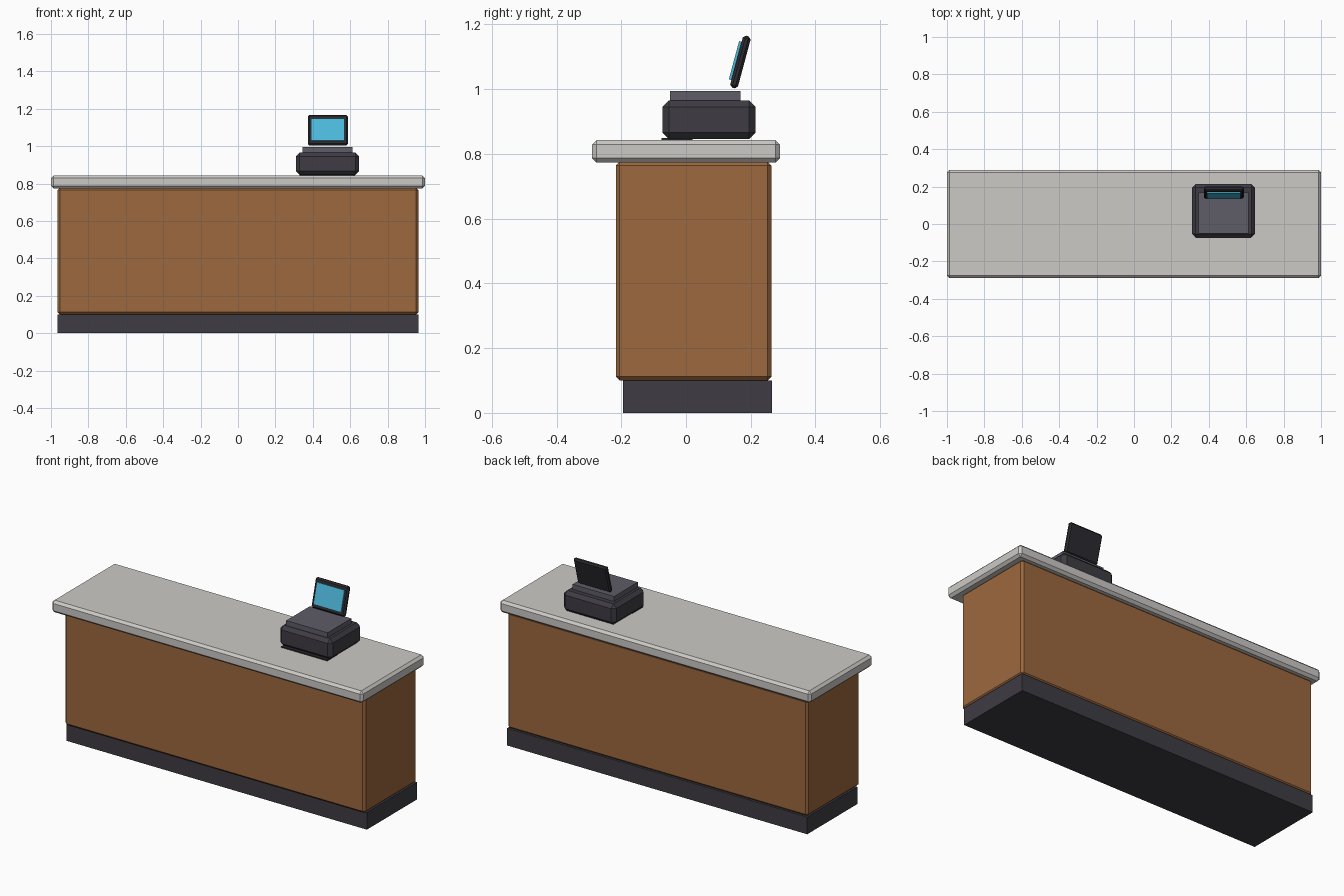
import bpy
import math
from mathutils import Euler, Vector

cube = bpy.data.objects.get("Cube")
if cube:
    bpy.data.objects.remove(cube, do_unlink=True)


def linear(c):
    c /= 255
    return c / 12.92 if c <= 0.04045 else ((c + 0.055) / 1.055) ** 2.4


def material(name, r, g, b):
    mat = bpy.data.materials.new(name)
    colour = (linear(r), linear(g), linear(b), 1)
    mat.use_nodes = True
    mat.diffuse_color = colour
    bsdf = next(n for n in mat.node_tree.nodes if n.type == 'BSDF_PRINCIPLED')
    bsdf.inputs["Base Color"].default_value = colour
    return mat


wood = material("warm wood", 156, 104, 62)
stone = material("pale stone", 204, 202, 198)
charcoal = material("charcoal", 62, 60, 67)
grey = material("mid grey", 94, 93, 103)
black = material("soft black", 44, 44, 49)
blue = material("screen blue", 78, 186, 222)


def box(name, centre, size, mat, bevel=0, tilt=0):
    """Flat-shaded box with an optional single chamfer."""
    bpy.ops.mesh.primitive_cube_add(size=1, location=centre, rotation=(tilt, 0, 0))
    ob = bpy.context.object
    ob.name = name
    for v in ob.data.vertices:
        v.co = v.co * Vector(size)
    ob.data.materials.append(mat)
    if bevel:
        mod = ob.modifiers.new("chamfer", 'BEVEL')
        mod.width = bevel
        mod.segments = 1
    return ob


def span(name, x, y, z, mat, bevel=0):
    """Box given by its (low, high) extents on each axis."""
    pairs = (x, y, z)
    return box(name, [(a + b) / 2 for a, b in pairs], [b - a for a, b in pairs], mat, bevel)


# Counter
span("plinth", (-.965, .965), (-.195, .265), (0, .1), charcoal)
span("cabinet", (-.965, .965), (-.217, .264), (.1, .776), wood, .012)
span("countertop", (-1, 1), (-.29, .29), (.773, .843), stone, .014)

# Cash register
span("cash_drawer", (.33, .626), (-.075, .02), (.838, .849), black)
span("register_body", (.31, .647), (-.073, .215), (.846, .965), charcoal, .02)
span("register_deck", (.345, .611), (-.05, .168), (.96, .994), grey)

# Tilted display
tilt = math.radians(-15)
centre = Vector((.48, .168, 1.084))
forward = Euler((tilt, 0, 0)).to_matrix() @ Vector((0, -1, 0))
box("display_frame", centre, (.214, .025, .166), black, .008, tilt)
box("display_screen", centre + forward * .0165, (.178, .008, .122), blue, 0, tilt)
